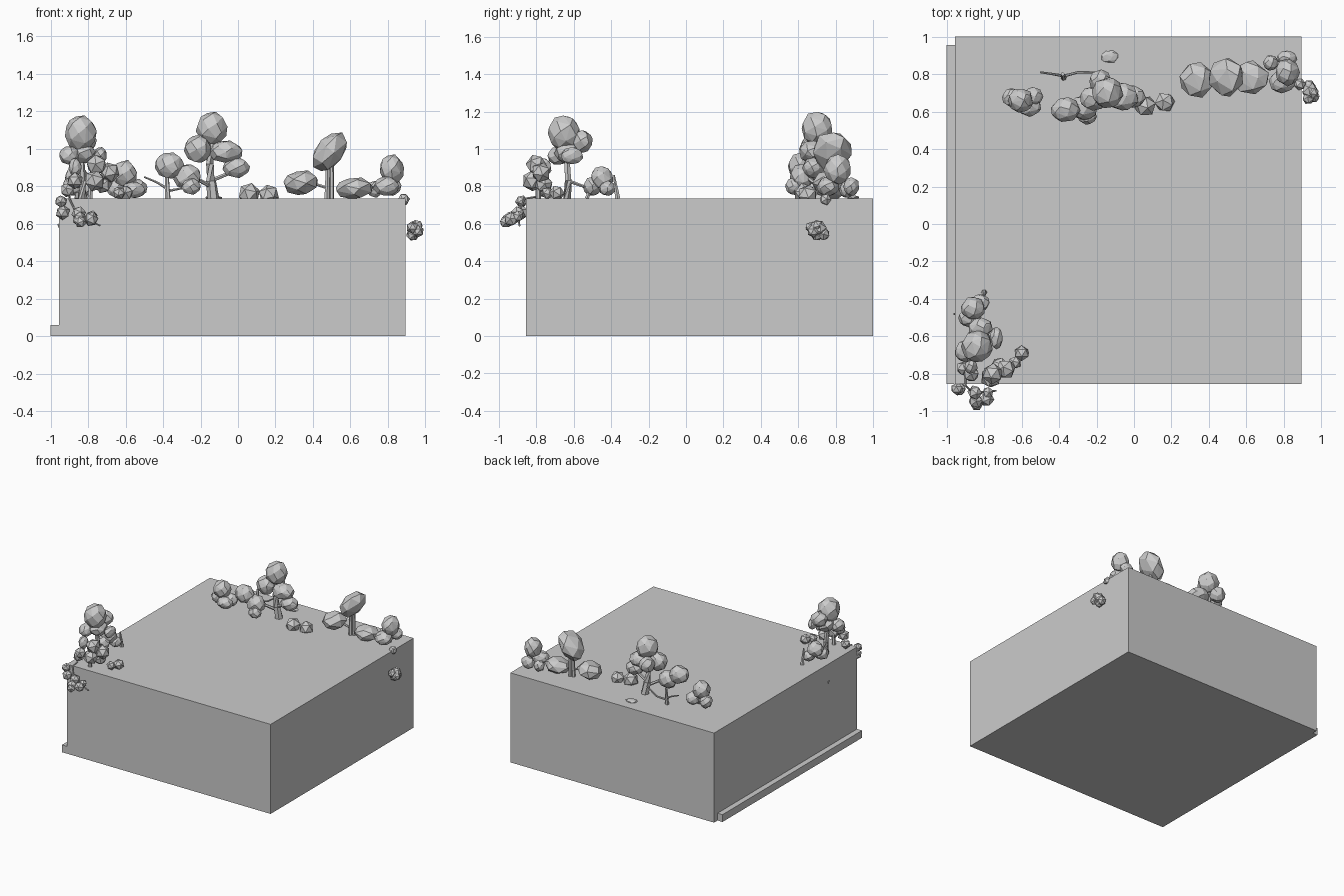
import bpy, bmesh, math, random
from mathutils import Vector, Matrix

random.seed(4)
TOP = 0.735


def finish(name, bm):
    bmesh.ops.recalc_face_normals(bm, faces=bm.faces[:])
    me = bpy.data.meshes.new(name)
    bm.to_mesh(me)
    bm.free()
    ob = bpy.data.objects.new(name, me)
    bpy.context.collection.objects.link(ob)
    return ob


def box(name, lo, hi):
    bm = bmesh.new()
    lo, hi = Vector(lo), Vector(hi)
    m = Matrix.Translation((lo + hi) / 2) @ Matrix.Diagonal((hi - lo).to_4d())
    bmesh.ops.create_cube(bm, size=1, matrix=m)
    finish(name, bm)


def blobs(name, items, n=30, tilt=0.0):
    """Faceted foliage lumps: hulls of jittered sphere points."""
    bm = bmesh.new()
    for x, y, z, rx, ry, rz in items:
        part = bmesh.new()
        for i in range(n):
            h = 1 - 2 * (i + 0.5) / n
            a = i * 2.39996 + random.uniform(-.2, .2)
            r = math.sqrt(1 - h * h)
            p = Vector((r * math.cos(a), r * math.sin(a), h)) * random.uniform(.98, 1.06)
            p = Vector((p.x * rx, p.y * ry, p.z * rz))
            p.x += tilt * p.z
            part.verts.new(p + Vector((x, y, z)))
        bmesh.ops.convex_hull(part, input=part.verts[:])
        tmp = bpy.data.meshes.new("tmp")
        part.to_mesh(tmp)
        part.free()
        bm.from_mesh(tmp)
        bpy.data.meshes.remove(tmp)
    finish(name, bm)


def leaves(name, items):
    """Ivy and shrub lumps: randomly turned icosahedra."""
    bm = bmesh.new()
    for x, y, z, r in items:
        rot = Matrix.Rotation(random.uniform(0, 3), 4, Vector((random.random(), random.random(), 1)))
        bmesh.ops.create_icosphere(bm, subdivisions=1, radius=r,
                                   matrix=Matrix.Translation((x, y, z)) @ rot)
    finish(name, bm)


def sticks(name, paths):
    """Tapered branches, each a path with start and end radius."""
    bm = bmesh.new()
    for r0, r1, pts in paths:
        pts = [Vector(p) for p in pts]
        n = len(pts) - 1
        rings = []
        for i, p in enumerate(pts):
            d = pts[min(i + 1, n)] - pts[max(i - 1, 0)]
            q = d.to_track_quat('Z', 'Y')
            r = r0 + (r1 - r0) * i / n
            rings.append([bm.verts.new(p + q @ Vector((r * math.cos(k * math.pi / 3),
                                                       r * math.sin(k * math.pi / 3), 0)))
                          for k in range(6)])
        for a, b in zip(rings, rings[1:]):
            for k in range(6):
                bm.faces.new((a[k], a[(k + 1) % 6], b[(k + 1) % 6], b[k]))
        bm.faces.new(rings[0])
        bm.faces.new(rings[-1])
    finish(name, bm)


# Main block and low ledge along the left side
box("block", (-.955, -.855, 0), (.895, 1, TOP))
box("ledge", (-1, -.855, 0), (-.955, .955, .06))

# Front left tree, its bush and stump
blobs("front_tree_foliage", [
    (-.84, -.655, 1.085, .085, .085, .098), (-.82, -.555, 1.04, .065, .055, .06),
    (-.83, -.63, .98, .07, .075, .06), (-.90, -.68, .965, .055, .06, .05),
    (-.735, -.61, .965, .035, .06, .045), (-.87, -.76, .90, .035, .04, .05)])
blobs("front_bush", [
    (-.86, -.45, .845, .065, .06, .062), (-.88, -.50, .80, .06, .05, .05),
    (-.82, -.42, .79, .05, .045, .04)])
sticks("front_trunks", [
    (.024, .015, [(-.83, -.635, TOP - .01), (-.83, -.63, .83), (-.84, -.64, 1.0)]),
    (.012, .008, [(-.86, -.53, TOP), (-.86, -.50, .82)]),
    (.010, .007, [(-.83, -.63, .83), (-.86, -.52, .79)]),
    (.016, .005, [(-.80, -.365, TOP), (-.80, -.385, .86)]),
    (.015, .010, [(-.79, -.79, TOP), (-.78, -.79, .88)])])
leaves("front_shrub", [
    (-.755, -.80, .915, .058), (-.765, -.82, .83, .058), (-.685, -.775, .875, .055),
    (-.72, -.76, .81, .05), (-.87, -.80, .83, .045), (-.91, -.77, .78, .04),
    (-.635, -.74, .765, .035), (-.60, -.69, .765, .042)])
leaves("front_hanging_ivy", [
    (-.945, -.88, .72, .034), (-.935, -.88, .66, .04), (-.85, -.90, .655, .04),
    (-.845, -.945, .625, .04), (-.785, -.935, .625, .04), (-.84, -.965, .61, .033),
    (-.78, -.90, .64, .032)])
sticks("front_vines", [
    (.006, .005, [(-.90, -.80, .745), (-.90, -.862, .735), (-.86, -.90, .65), (-.735, -.89, .59)]),
    (.006, .004, [(-.953, -.48, .58), (-.962, -.48, .60)])])

# Back tree in the middle
blobs("back_tree_foliage", [
    (-.14, .70, 1.11, .083, .083, .09), (-.215, .67, 1.0, .075, .065, .075),
    (-.065, .68, .985, .09, .075, .06), (-.01, .68, .90, .072, .06, .055),
    (-.365, .61, .91, .077, .067, .07), (-.27, .62, .85, .075, .065, .07),
    (-.25, .575, .80, .05, .045, .045), (-.18, .765, 1.0, .06, .06, .06)])
sticks("back_tree_trunk", [
    (.032, .018, [(-.13, .72, TOP - .01), (-.145, .71, .83), (-.15, .70, .92), (-.14, .70, 1.05)]),
    (.012, .009, [(-.145, .71, .83), (-.06, .69, .865), (-.01, .68, .89)]),
    (.012, .009, [(-.145, .71, .80), (-.22, .66, .84), (-.30, .62, .86)])])
sticks("bare_tree", [
    (.016, .010, [(-.375, .78, TOP - .01), (-.378, .79, .80), (-.38, .80, .87)]),
    (.008, .005, [(-.375, .79, .785), (-.43, .80, .82), (-.50, .81, .85)]),
    (.008, .005, [(-.375, .79, .775), (-.30, .81, .79), (-.21, .81, .85)])])
blobs("back_small_bush", [
    (-.605, .66, .868, .068, .065, .072), (-.655, .675, .79, .05, .05, .05),
    (-.54, .68, .79, .055, .05, .05), (-.56, .63, .78, .065, .055, .045)])
leaves("back_shrub", [(.06, .63, .76, .06), (.165, .65, .755, .056)])
blobs("flat_stone", [(-.13, .893, .74, .047, .034, .012)], 22)

# Back right trees
blobs("right_tree_crown", [(.49, .785, .985, .085, .105, .11)], 20, .4)
blobs("right_tree_lower_foliage", [
    (.335, .77, .82, .095, .095, .07), (.62, .78, .79, .10, .09, .058)], 20, .15)
sticks("right_tree_trunks", [
    (.016, .012, [(.475, .78, TOP - .01), (.48, .78, .92)]),
    (.014, .011, [(.50, .79, TOP - .01), (.50, .79, .92)]),
    (.009, .007, [(.48, .78, .79), (.36, .77, .83)])])
blobs("corner_bush", [
    (.82, .81, .89, .065, .072, .08), (.79, .76, .80, .07, .06, .052),
    (.815, .885, .80, .055, .042, .05), (.73, .86, .785, .04, .042, .045)])
leaves("corner_hanging_ivy", [
    (.885, .745, .73, .034), (.94, .71, .575, .045), (.935, .735, .545, .036),
    (.96, .68, .56, .034), (.955, .70, .59, .033), (.93, .67, .58, .033),
    (.93, .70, .54, .033)])
